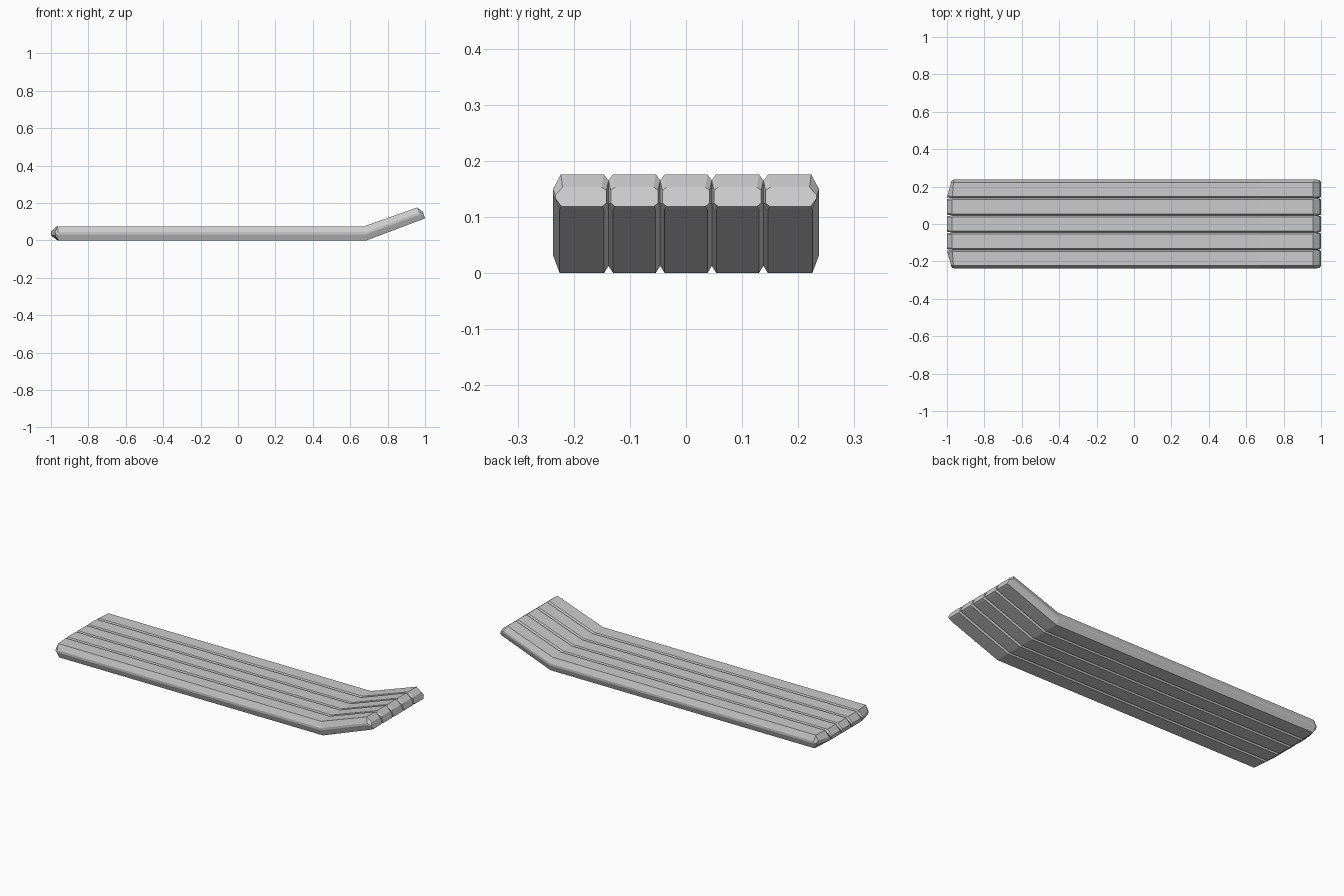
import bpy, bmesh

if "Cube" in bpy.data.objects:
    bpy.data.objects.remove(bpy.data.objects["Cube"])

# Stations along the board: bottom (x, z), top (x, z), side inset, outer-corner set-back
STATIONS = [
    ((-1.0, 0.026), (-1.0, 0.046), 0.004, 0.025),
    ((-0.965, 0.0), (-0.972, 0.075), 0.0, 0.008),
    ((0.687, 0.0), (0.674, 0.075), 0.0, 0.0),
    ((0.988, 0.113), (0.958, 0.176), 0.0, 0.0),
    ((1.0, 0.119), (0.988, 0.153), 0.004, 0.0),
]

# Chamfered cross-sections: (y, height fraction)
INNER = [(-0.038, 0), (0.038, 0), (0.046, 0.17), (0.046, 0.83),
         (0.038, 1), (-0.038, 1), (-0.046, 0.83), (-0.046, 0.17)]
OUTER = [(0.146, 0), (0.225, 0), (0.237, 0.42), (0.237, 0.58),
         (0.223, 1), (0.147, 1), (0.138, 0.83), (0.138, 0.17)]


def make_plank(name, section, centre=0.0, side=1, outer=False):
    bm = bmesh.new()
    ys = [y for y, _ in section]
    lo, hi = min(ys), max(ys)
    rings = []
    for (xb, zb), (xt, zt), inset, setback in STATIONS:
        ring = []
        for y, v in section:
            t = (y - lo) / (hi - lo)
            x = xb + (xt - xb) * v
            if outer and x < 0:
                x += setback * t
            yy = y + inset * (1 - 2 * t)
            ring.append(bm.verts.new((x, side * (yy + centre), zb + (zt - zb) * v)))
        rings.append(ring)
    n = len(section)
    for a, b in zip(rings, rings[1:]):
        for i in range(n):
            j = (i + 1) % n
            bm.faces.new((a[i], a[j], b[j], b[i]))
    bm.faces.new(rings[0])
    bm.faces.new(rings[-1])
    bmesh.ops.recalc_face_normals(bm, faces=bm.faces[:])
    mesh = bpy.data.meshes.new(name)
    bm.to_mesh(mesh)
    bm.free()
    obj = bpy.data.objects.new(name, mesh)
    bpy.context.collection.objects.link(obj)


# Three inner planks
for label, c in (("front", -0.092), ("middle", 0.0), ("back", 0.092)):
    make_plank("inner_plank_" + label, INNER, centre=c)

# Two outer planks with wide outer chamfers
for label, s in (("front", -1), ("back", 1)):
    make_plank("outer_plank_" + label, OUTER, side=s, outer=True)
